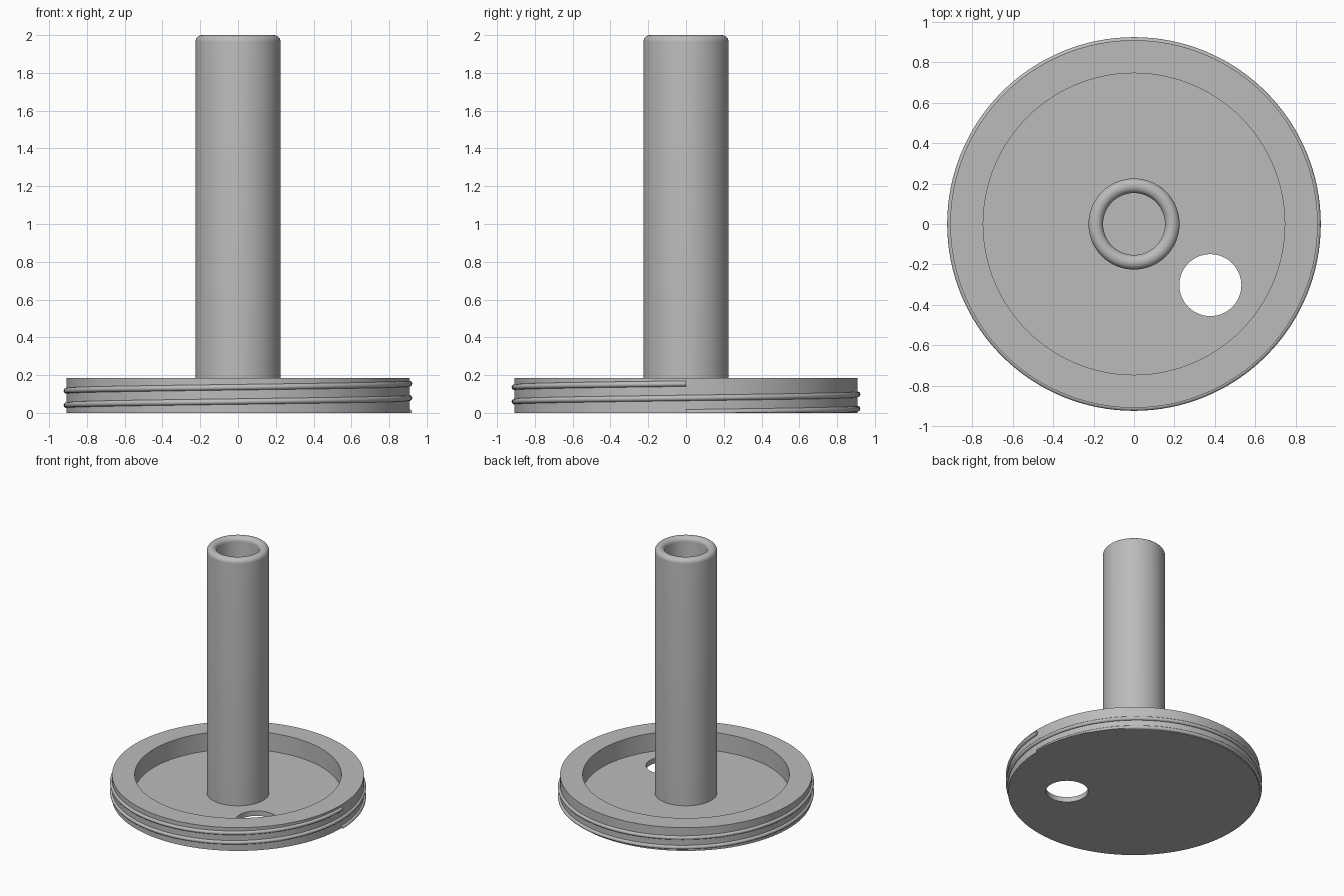
import bpy, bmesh
from math import sin, cos, pi, tau, radians

cube = bpy.data.objects.get("Cube")
if cube:
    bpy.data.objects.remove(cube, do_unlink=True)

grey = bpy.data.materials.new("plain grey")
grey.use_nodes = True
grey.diffuse_color = (0.5, 0.5, 0.5, 1)
grey.node_tree.nodes["Principled BSDF"].inputs["Base Color"].default_value = (0.5, 0.5, 0.5, 1)


def finish(name, bm):
    """Turn a bmesh into a smooth-shaded object with sharp edges kept."""
    bmesh.ops.recalc_face_normals(bm, faces=bm.faces)
    mesh = bpy.data.meshes.new(name)
    bm.to_mesh(mesh)
    bm.free()
    mesh.materials.append(grey)
    obj = bpy.data.objects.new(name, mesh)
    bpy.context.collection.objects.link(obj)
    return obj


def shade(obj):
    bpy.ops.object.select_all(action='DESELECT')
    obj.select_set(True)
    bpy.context.view_layer.objects.active = obj
    bpy.ops.object.shade_smooth_by_angle(angle=radians(30))


def lathe(name, profile, steps):
    """Spin an (r, z) profile around the z axis."""
    bm = bmesh.new()
    verts = [bm.verts.new((r, 0, z)) for r, z in profile]
    edges = [bm.edges.new(pair) for pair in zip(verts, verts[1:])]
    bmesh.ops.spin(bm, geom=verts + edges, cent=(0, 0, 0), axis=(0, 0, 1),
                   angle=tau, steps=steps, use_merge=True)
    bmesh.ops.remove_doubles(bm, verts=bm.verts, dist=1e-5)
    return finish(name, bm)


# Dished base: thin floor with a raised rim
RADIUS, FLOOR = 0.908, 0.04
base = lathe("base_dish", [(0, 0), (RADIUS, 0), (RADIUS, 0.185), (0.745, 0.185),
                           (0.745, FLOOR), (0, FLOOR)], 128)

# Round hole through the floor
bm = bmesh.new()
bmesh.ops.create_cone(bm, cap_ends=True, segments=64, radius1=0.153, radius2=0.153, depth=0.4)
bmesh.ops.translate(bm, verts=bm.verts, vec=(0.377, -0.302, 0))
cutter = finish("hole_cutter", bm)
cutter.hide_render = True
cut = base.modifiers.new("hole", 'BOOLEAN')
cut.operation, cut.solver, cut.object = 'DIFFERENCE', 'EXACT', cutter
bpy.context.view_layer.objects.active = base
bpy.ops.object.modifier_apply(modifier=cut.name)
bpy.data.objects.remove(cutter, do_unlink=True)
shade(base)

# Hollow post with a rounded lip
OUTER, BORE, FILLET = 0.225, 0.153, 0.035
lip = []
for centre, start in ((OUTER - FILLET, 0), (BORE + FILLET, pi / 2)):
    for i in range(9):
        a = start + i * pi / 16
        lip.append((centre + FILLET * cos(a), 2 - FILLET + FILLET * sin(a)))
shade(lathe("post", [(OUTER, FLOOR)] + lip + [(BORE, FLOOR)], 96))

# Two-turn raised thread around the rim, trimmed flat at the base
TURNS, PITCH, STEPS, SIDES, BEAD = 2, 0.076, 128, 16, 0.015
bm = bmesh.new()
rings = []
for i in range(TURNS * STEPS + 1):
    turn = i / STEPS
    ring = []
    for j in range(SIDES):
        b = tau * j / SIDES
        r = RADIUS + BEAD * cos(b)
        z = max(0, 0.003 + PITCH * turn + BEAD * sin(b))
        ring.append(bm.verts.new((r * cos(tau * turn), r * sin(tau * turn), z)))
    rings.append(ring)
for low, high in zip(rings, rings[1:]):
    for j in range(SIDES):
        k = (j + 1) % SIDES
        bm.faces.new((low[j], low[k], high[k], high[j]))
bm.faces.new(rings[0])
bm.faces.new(rings[-1])
shade(finish("screw_thread", bm))
